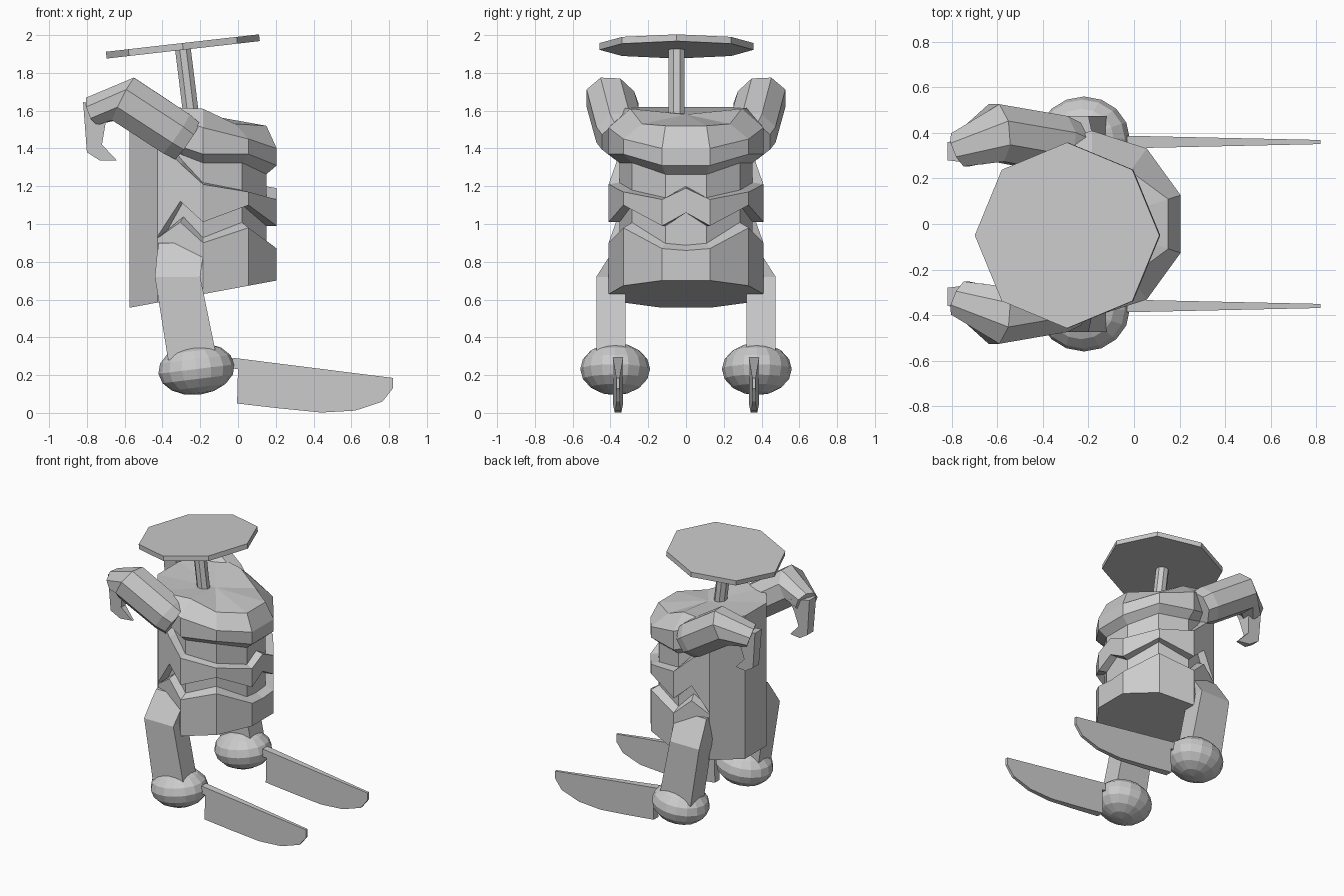
import bpy, bmesh
from math import sin, cos, radians
from mathutils import Vector, Matrix

if "Cube" in bpy.data.objects:
    bpy.data.objects.remove(bpy.data.objects["Cube"])

CX, R = -0.185, 0.41          # torso axis and decagon radius


def finish(name, bm, mirror=False):
    bmesh.ops.remove_doubles(bm, verts=bm.verts, dist=0.0005)
    bmesh.ops.recalc_face_normals(bm, faces=bm.faces)
    me = bpy.data.meshes.new(name)
    bm.to_mesh(me)
    bm.free()
    ob = bpy.data.objects.new(name, me)
    bpy.context.collection.objects.link(ob)
    if mirror:
        m = ob.modifiers.new("Mirror", 'MIRROR')
        m.use_axis = (False, True, False)
        m.use_mirror_merge = False
    return ob


def loft(name, loops, mirror=False):
    """Closed loops of equal length joined in order, both ends capped."""
    bm = bmesh.new()
    rows = [[bm.verts.new(p) for p in lp] for lp in loops]
    for a, b in zip(rows, rows[1:]):
        for i in range(len(a)):
            j = (i + 1) % len(a)
            bm.faces.new((a[i], a[j], b[j], b[i]))
    bm.faces.new(rows[0])
    bm.faces.new(rows[-1])
    return finish(name, bm, mirror)


def tube_ring(c, axis, r, n=8, squash=1.0):
    w = Vector(axis).normalized()
    u = Vector((0, 1, 0)) - w * w.y
    u.normalize()
    v = w.cross(u)
    return [Vector(c) + u * r * squash * cos(radians(360 * (i + .5) / n))
            + v * r * sin(radians(360 * (i + .5) / n)) for i in range(n)]


def on_body(a, s, z):
    r = R * (cos(radians(18)) if abs(a) in (0, 108) else 1) * s
    return (CX + r * cos(radians(a)), r * sin(radians(a)), z)


def floor_z(a, s=1):
    return 0.70 + (on_body(a, s, 0)[0] - 0.2) * 0.185


ANG = (0, 18, 54, 90, 108, 126)


def belt(name, column):
    """Strip round the front; column(i, a) returns (scale, z) profile points."""
    cols = [(i, -ANG[i]) for i in range(5, 0, -1)] + list(enumerate(ANG))
    loft(name, [[on_body(a, s, z) for s, z in column(i, a)] for i, a in cols])


# Torso core, visible in the grooves between the belts
dec = [18 + 36 * i for i in range(10)]
loft("torso_core", [[on_body(a, .86, floor_z(a, .86)) for a in dec],
                    [on_body(a, .86, 1.42) for a in dec]])

# Plain back shell
loft("back_shell", [[on_body(a, s, z) for s, z in
                     ((.86, floor_z(a, .86)), (1, floor_z(a)), (1, 1.62), (0, 1.58))]
                    for a in (126, 162, 198, 234)])

# Front belts with zigzag edges
w_hi = (.86, .87, .98, .90, 1.01, .925)
m_lo = (1.06, .99, 1.10, 1.01, 1.12, .935)
m_hi = (1.19, 1.13, 1.17, 1.21, 1.32, 1.45)
c_lo = (1.31, 1.31, 1.37, 1.37, 1.41, 1.455)
c_hi = (1.40, 1.40, 1.45, 1.51, 1.55, 1.61)
t_z = (1.52, 1.52, 1.53, 1.61, 1.615, 1.62)
t_s = (.86, .86, .70, .72, .86, 1.0)
belt("waist_belt", lambda i, a: ((.85, floor_z(a, .85)), (1, floor_z(a)),
                                 (1, w_hi[i]), (.85, w_hi[i] + .03)))
belt("middle_belt", lambda i, a: ((.85, m_lo[i]), (1, m_lo[i]),
                                  (1, m_hi[i]), (.85, m_hi[i] + .01)))
belt("chest", lambda i, a: ((.85, c_lo[i] - .05), (1, c_lo[i]), (1, c_hi[i]),
                            (t_s[i], t_z[i]), (0, 1.58)))

# Neck pole and octagonal head plate
base, top = Vector((-.245, -.05, 1.55)), Vector((-.292, -.05, 1.93))
loft("neck", [tube_ring(p, top - base, .045) for p in (base, top)])
bm = bmesh.new()
bmesh.ops.create_cone(bm, cap_ends=True, segments=8, radius1=.408, radius2=.408,
                      depth=.036,
                      matrix=Matrix.Translation((-.292, -.05, 1.94))
                      @ Matrix.Rotation(radians(-6.5), 4, 'Y'))
vx = max(bm.verts, key=lambda v: v.co.x).co
if abs(vx.y + .05) > .02:      # keep a corner pointing forward
    bmesh.ops.rotate(bm, verts=bm.verts, cent=(-.292, -.05, 1.94),
                     matrix=Matrix.Rotation(radians(22.5), 3, (-.113, 0, .994)))
finish("head_plate", bm)

# Arms
loft("arm", [tube_ring((-.27, .33, 1.44), (-.8, .1, .55), .125),
             tube_ring((-.33, .35, 1.48), (-.8, .1, .55), .135),
             tube_ring((-.605, .40, 1.66), (-.98, -.1, .5), .137),
             tube_ring((-.765, .325, 1.60), (-.9, -.4, -.35), .085)], True)

# Hooked claws
claw = [(-.82, 1.645), (-.80, 1.38), (-.73, 1.335), (-.64, 1.335), (-.72, 1.42),
        (-.70, 1.54), (-.66, 1.62)]
half = (.04, .035, .025, .008, .025, .05, .06)
loft("claw", [[(x, .32 + s * h, z) for (x, z), h in zip(claw, half)] for s in (-1, 1)], True)

# Legs
leg = ((-.37, -.11, .32, .475, .28), (-.44, -.20, .32, .475, .72),
       (-.43, -.185, .30, .405, .83), (-.42, -.185, .28, .36, .90))
loft("leg", [[(x0, y0, z), (x1, y0, z), (x1, y1, z), (x0, y1, z)]
             for x0, x1, y0, y1, z in leg], True)

# Ball feet
bm = bmesh.new()
bmesh.ops.create_uvsphere(bm, u_segments=16, v_segments=8, radius=1,
                          matrix=Matrix.Translation((-.22, .375, .232))
                          @ Matrix.Rotation(radians(-7), 4, 'Y')
                          @ Matrix.Diagonal((.203, .185, .137, 1)))
finish("foot_ball", bm, True)

# Foot blades, thinner to the tip
blade = [(-.03, .292), (-.03, .235), (0, .232), (-.005, .05), (.2, .026), (.44, .002),
         (.62, .012), (.765, .06), (.82, .13), (.82, .185)]
loft("foot_blade", [[(x, .36 + s * (.027 - .022 * x), z) for x, z in blade]
                    for s in (-1, 1)], True)
